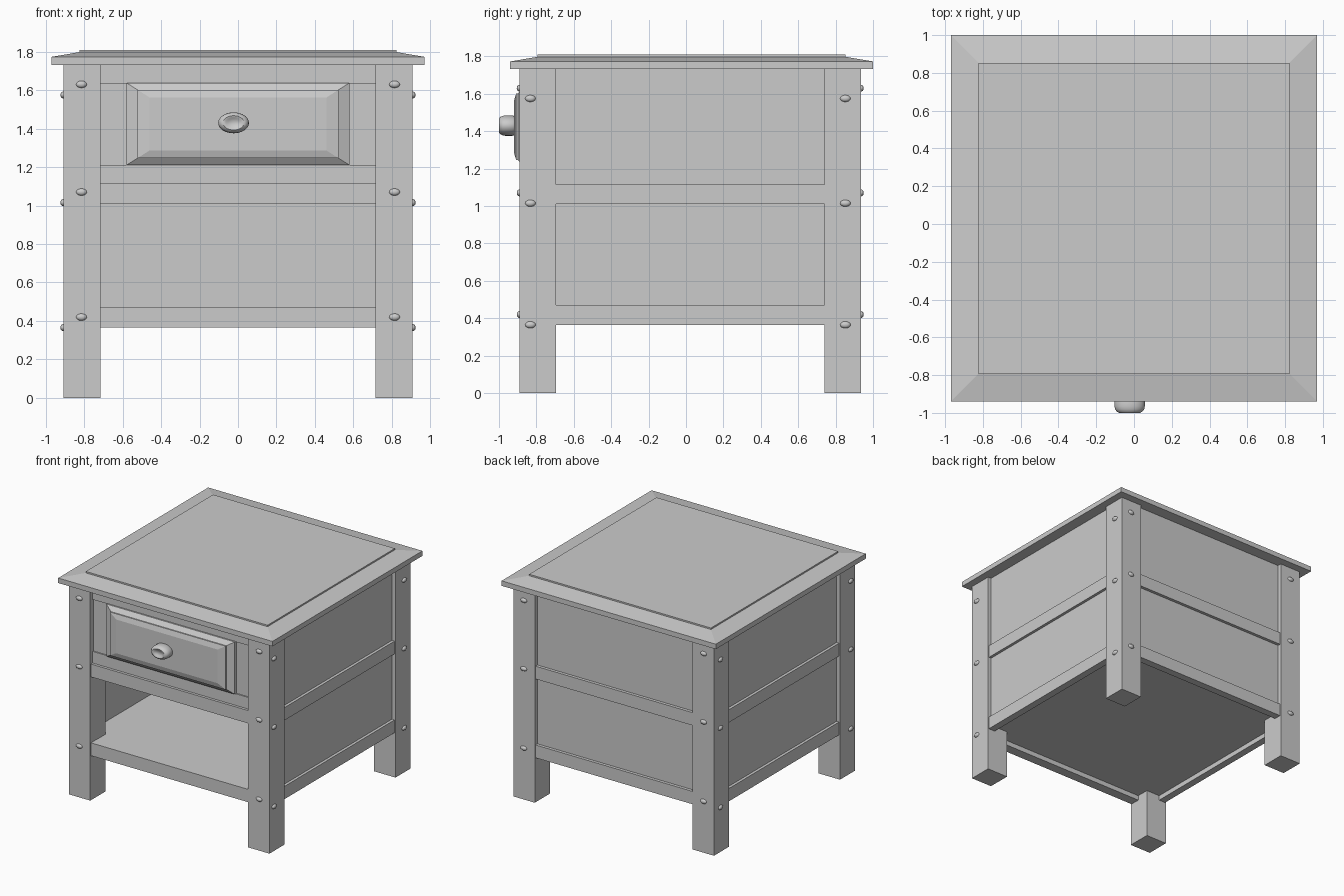
import bpy, bmesh, math
from mathutils import Matrix

if "Cube" in bpy.data.objects:
    bpy.data.objects.remove(bpy.data.objects["Cube"])

LX0, LX1 = 0.715, 0.908                 # leg extents in x (mirrored)
YF0, YF1, YB0, YB1 = -0.89, -0.695, 0.74, 0.935   # front / back leg extents in y


def finish(name, bm, smooth=False):
    bmesh.ops.recalc_face_normals(bm, faces=bm.faces)
    me = bpy.data.meshes.new(name)
    bm.to_mesh(me)
    bm.free()
    ob = bpy.data.objects.new(name, me)
    bpy.context.collection.objects.link(ob)
    if smooth:
        bpy.ops.object.select_all(action='DESELECT')
        ob.select_set(True)
        bpy.context.view_layer.objects.active = ob
        bpy.ops.object.shade_smooth_by_angle(angle=math.radians(40))
    return ob


def box(name, x0, x1, y0, y1, z0, z1):
    bm = bmesh.new()
    m = Matrix.Translation(((x0 + x1) / 2, (y0 + y1) / 2, (z0 + z1) / 2))
    m = m @ Matrix.Diagonal((x1 - x0, y1 - y0, z1 - z0, 1))
    bmesh.ops.create_cube(bm, size=1, matrix=m)
    return finish(name, bm)


def stepped_slab(name, loops):
    """Stack of rectangular loops (four corners each), capped at both ends."""
    bm = bmesh.new()
    rings = [[bm.verts.new(p) for p in loop] for loop in loops]
    for a, b in zip(rings, rings[1:]):
        for i in range(4):
            j = (i + 1) % 4
            bm.faces.new((a[i], a[j], b[j], b[i]))
    bm.faces.new(rings[0])
    bm.faces.new(rings[-1])
    return finish(name, bm)


def lathe(name, profile, matrix, segs):
    """Turned shape around local z from (radius, height) points."""
    bm = bmesh.new()
    vs = [bm.verts.new((r, 0, h)) for r, h in profile]
    es = [bm.edges.new(p) for p in zip(vs, vs[1:])]
    bmesh.ops.spin(bm, geom=vs + es, cent=(0, 0, 0), axis=(0, 0, 1),
                   angle=2 * math.pi, steps=segs)
    bmesh.ops.remove_doubles(bm, verts=bm.verts, dist=1e-5)
    bm.transform(matrix)
    return finish(name, bm, True)


# table top: flat lip, sloped border, raised centre panel
def flat(d, z):
    return [(-0.97 + d, -0.94 + d, z), (0.97 - d, -0.94 + d, z),
            (0.97 - d, 1.0 - d, z), (-0.97 + d, 1.0 - d, z)]


stepped_slab("table_top", [flat(0, 1.732), flat(0, 1.773), flat(0.147, 1.798), flat(0.147, 1.81)])

# legs
for sx, side in ((-1, "left"), (1, "right")):
    a, b = sorted((sx * LX0, sx * LX1))
    box("front_leg_" + side, a, b, YF0, YF1, 0, 1.735)
    box("back_leg_" + side, a, b, YB0, YB1, 0, 1.735)
    # side panel and side rails
    a, b = sorted((sx * 0.84, sx * 0.877))
    box("side_panel_" + side, a, b, YF1, YB0, 0.37, 1.735)
    for label, z in (("lower", 0.365), ("middle", 1.01)):
        a, b = sorted((sx * 0.84, sx * 0.9))
        box(f"{label}_side_rail_{side}", a, b, YF1, YB0, z, z + 0.105)

# back panel, back and front rails
box("back_panel", -LX0, LX0, 0.865, 0.902, 0.37, 1.735)
for label, z in (("lower", 0.365), ("middle", 1.01)):
    box(label + "_back_rail", -LX0, LX0, 0.865, 0.927, z, z + 0.105)
    box(label + "_front_rail", -LX0, LX0, -0.882, -0.80, z, z + 0.105)

# shelf, compartment floor, recessed face around the drawer
box("shelf", -0.85, 0.85, -0.81, 0.88, 0.405, 0.468)
box("drawer_compartment_floor", -0.85, 0.85, -0.81, 0.88, 1.05, 1.11)
box("drawer_face_lower_rail", -LX0, LX0, -0.86, -0.80, 1.115, 1.21)
box("drawer_face_upper_rail", -LX0, LX0, -0.86, -0.80, 1.635, 1.735)
box("drawer_backing", -LX0, LX0, -0.85, -0.80, 1.21, 1.635)


# drawer front: raised panel with two bevels
def upright(dx, dz, y):
    x, z0, z1 = 0.58 - dx, 1.21 + dz, 1.638 - dz
    return [(-x, y, z0), (x, y, z0), (x, y, z1), (-x, y, z1)]


stepped_slab("drawer_front", [upright(0, 0, -0.84), upright(0, 0, -0.872), upright(0.057, 0.036, -0.898),
                              upright(0.057, 0.036, -0.908), upright(0.12, 0.076, -0.92)])

# oval drawer knob with a dimple
to_front = Matrix.Rotation(math.pi / 2, 4, 'X')
knob = [(0, 0), (0.072, 0), (0.08, 0.012), (0.08, 0.05), (0.077, 0.065), (0.068, 0.078),
        (0.055, 0.085), (0.04, 0.082), (0.03, 0.075), (0, 0.072)]
lathe("drawer_knob", knob, Matrix.Translation((-0.023, -0.915, 1.43)) @ to_front
      @ Matrix.Diagonal((1, 0.68, 1, 1)), 32)

# oval rivets on the outer faces of every leg
dome = [(0.028, -0.004), (0.028, 0.003), (0.022, 0.01), (0.012, 0.014), (0, 0.015)]
oval = Matrix.Diagonal((1, 0.65, 1, 1))
for z in (0.42, 1.07, 1.63):
    for s in (-1, 1):
        for y, turn, label in ((YF0, 0, "front"), (YB1, math.pi, "back")):
            lathe(f"{label}_rivet", dome, Matrix.Translation((s * 0.814, y, z))
                  @ Matrix.Rotation(turn, 4, 'Z') @ to_front @ oval, 16)
        for y in (-0.832, 0.852):
            lathe("side_rivet", dome, Matrix.Translation((s * LX1, y, z - 0.055))
                  @ Matrix.Rotation(s * math.pi / 2, 4, 'Z') @ to_front @ oval, 16)
